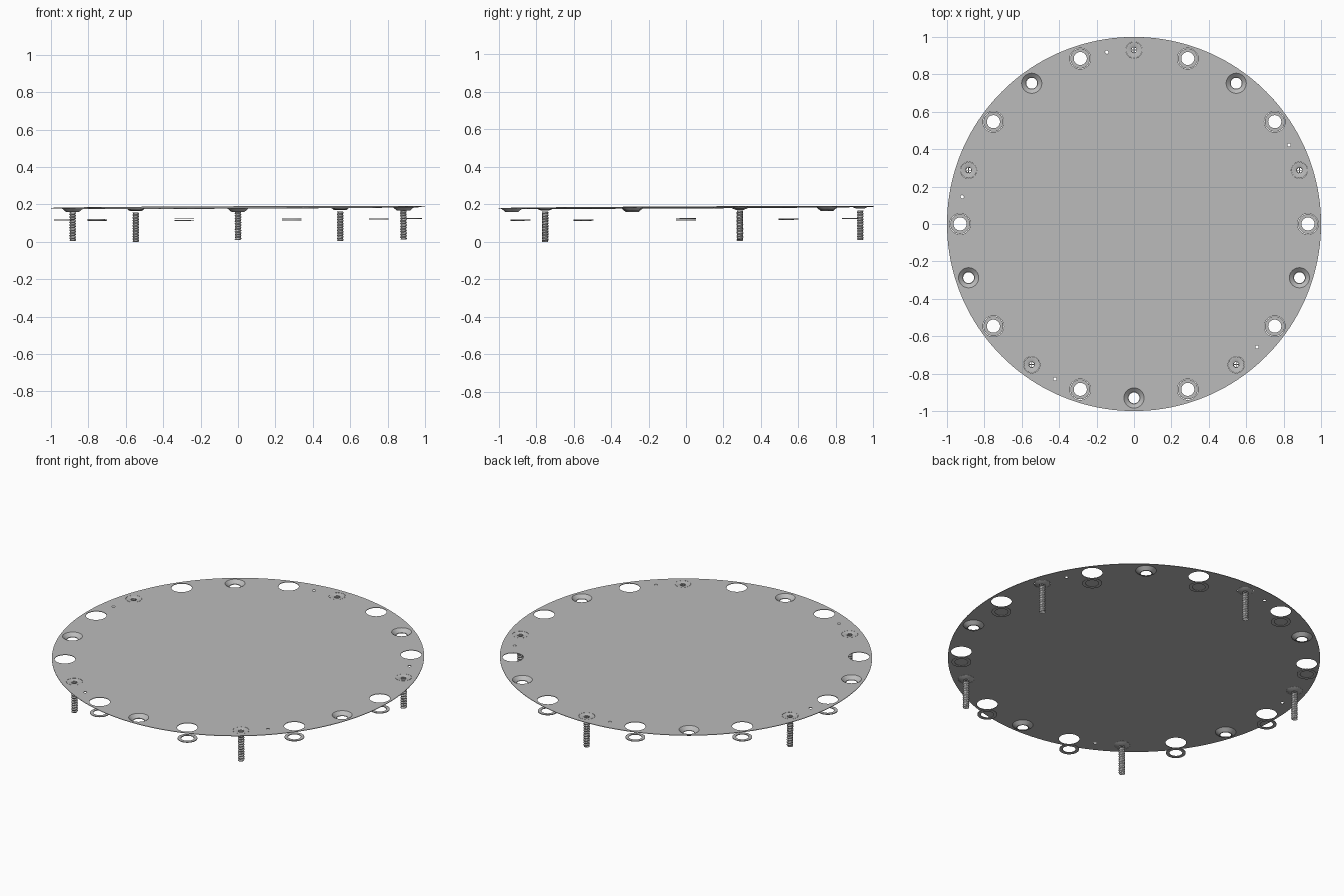
import bpy, bmesh, math
from mathutils import Matrix

cube = bpy.data.objects.get("Cube")
if cube:
    bpy.data.objects.remove(cube, do_unlink=True)

TOP = 0.185        # height of the plate's upper face at the centre
THICK = 0.003
RING = 0.93        # radius of the circle the holes sit on
TILT = Matrix.Rotation(-0.004, 4, "Y") @ Matrix.Rotation(0.005, 4, "X")

grey = bpy.data.materials.new("plain_grey")
grey.use_nodes = True
grey.diffuse_color = (0.5, 0.5, 0.5, 1)
grey.node_tree.nodes["Principled BSDF"].inputs["Base Color"].default_value = grey.diffuse_color


def finish(name, bm, smooth=True):
    """Tilt the mesh with the assembly and make it an object."""
    bmesh.ops.recalc_face_normals(bm, faces=bm.faces)
    bm.transform(Matrix.Translation((0, 0, TOP)) @ TILT)
    mesh = bpy.data.meshes.new(name)
    bm.to_mesh(mesh)
    bm.free()
    mesh.materials.append(grey)
    obj = bpy.data.objects.new(name, mesh)
    bpy.context.collection.objects.link(obj)
    if smooth:
        bpy.ops.object.select_all(action="DESELECT")
        obj.select_set(True)
        bpy.context.view_layer.objects.active = obj
        bpy.ops.object.shade_smooth_by_angle(angle=math.radians(35))
    return obj


def spot(degrees, radius=RING):
    a = math.radians(degrees)
    return radius * math.cos(a), radius * math.sin(a)


def ring(bm, centre, radius, z, sides):
    return [bm.verts.new((centre[0] + radius * math.cos(math.tau * i / sides),
                          centre[1] + radius * math.sin(math.tau * i / sides), z))
            for i in range(sides)]


def lathe(bm, centre, profile, sides=32, closed=True):
    """Spin (radius, z) points around a vertical axis."""
    loops = [ring(bm, centre, r, z, sides) for r, z in profile]
    pairs = list(zip(loops, loops[1:]))
    if closed:
        pairs.append((loops[-1], loops[0]))
    for a, b in pairs:
        for i in range(sides):
            j = (i + 1) % sides
            bm.faces.new((a[i], a[j], b[j], b[i]))


def box(bm, centre, size, angle):
    place = (Matrix.Translation(centre) @ Matrix.Rotation(angle, 4, "Z")
             @ Matrix.Diagonal((*size, 1)))
    bmesh.ops.create_cube(bm, size=1, matrix=place)


washer_angles = range(0, 360, 36)
screw_angles = range(18, 360, 72)
sink_angles = range(54, 360, 72)
pin_angles = range(27, 360, 72)

# Round plate with all of its holes
bm = bmesh.new()
outlines = [((0, 0), 1.0, 160)]
outlines += [(spot(a), 0.056, 32) for a in washer_angles]
outlines += [(spot(a), 0.044, 32) for a in screw_angles]
outlines += [(spot(a), 0.054, 32) for a in sink_angles]
outlines += [(spot(a), 0.009, 12) for a in pin_angles]
for centre, radius, sides in outlines:
    loop = ring(bm, centre, radius, 0, sides)
    for i in range(sides):
        bm.edges.new((loop[i - 1], loop[i]))
bmesh.ops.triangle_fill(bm, edges=bm.edges[:], use_beauty=True, normal=(0, 0, 1))
extruded = bmesh.ops.extrude_face_region(bm, geom=bm.faces[:], use_keep_orig=True)
for v in extruded["geom"]:
    if isinstance(v, bmesh.types.BMVert):
        v.co.z -= THICK
finish("round_plate", bm, smooth=False)

# Countersunk cups pressed below the plate
for n, a in enumerate(sink_angles):
    bm = bmesh.new()
    lathe(bm, spot(a), [(0.054, 0), (0.032, -0.019), (0.029, -0.019),
                        (0.029, -0.021), (0.034, -0.021), (0.056, -THICK)])
    finish(f"countersunk_cup_{n + 1}", bm)

# Flat washers floating under the open holes
for n, a in enumerate(washer_angles):
    bm = bmesh.new()
    lathe(bm, spot(a), [(0.053, -0.063), (0.053, -0.067),
                        (0.035, -0.067), (0.035, -0.063)])
    finish(f"washer_{n + 1}", bm)

# Screws: flush head with a cross socket, and a hollow threaded shaft
SIDES, STEPS, TURNS = 16, 5, 11
SHAFT_TOP, SHAFT_END = -0.022, -0.179
for n, a in enumerate(screw_angles):
    x, y = spot(a)
    bm = bmesh.new()
    lathe(bm, (x, y), [(0.043, 0), (0.043, -0.003), (0.022, -0.012),
                       (0.015, -0.012), (0.015, -0.004), (0.024, 0)], 24)
    for turn in (0, math.pi / 2):
        box(bm, (x, y, -0.008), (0.032, 0.005, 0.007), turn)
    finish(f"screw_head_{n + 1}", bm)

    bm = bmesh.new()
    rows = []
    for k in range(TURNS * STEPS + 1):
        z = SHAFT_TOP + (SHAFT_END - SHAFT_TOP) * k / (TURNS * STEPS)
        row = ring(bm, (x, y), 1, z, SIDES)
        for i, v in enumerate(row):
            phase = (k / STEPS + i / SIDES) % 1
            r = 0.0135 + 0.005 * (1 - abs(2 * phase - 1))
            v.co.x = x + (v.co.x - x) * r
            v.co.y = y + (v.co.y - y) * r
        rows.append(row)
    for upper, lower in zip(rows, rows[1:]):
        for i in range(SIDES):
            bm.faces.new((upper[i - 1], upper[i], lower[i], lower[i - 1]))
    finish(f"threaded_shaft_{n + 1}", bm, smooth=False)
